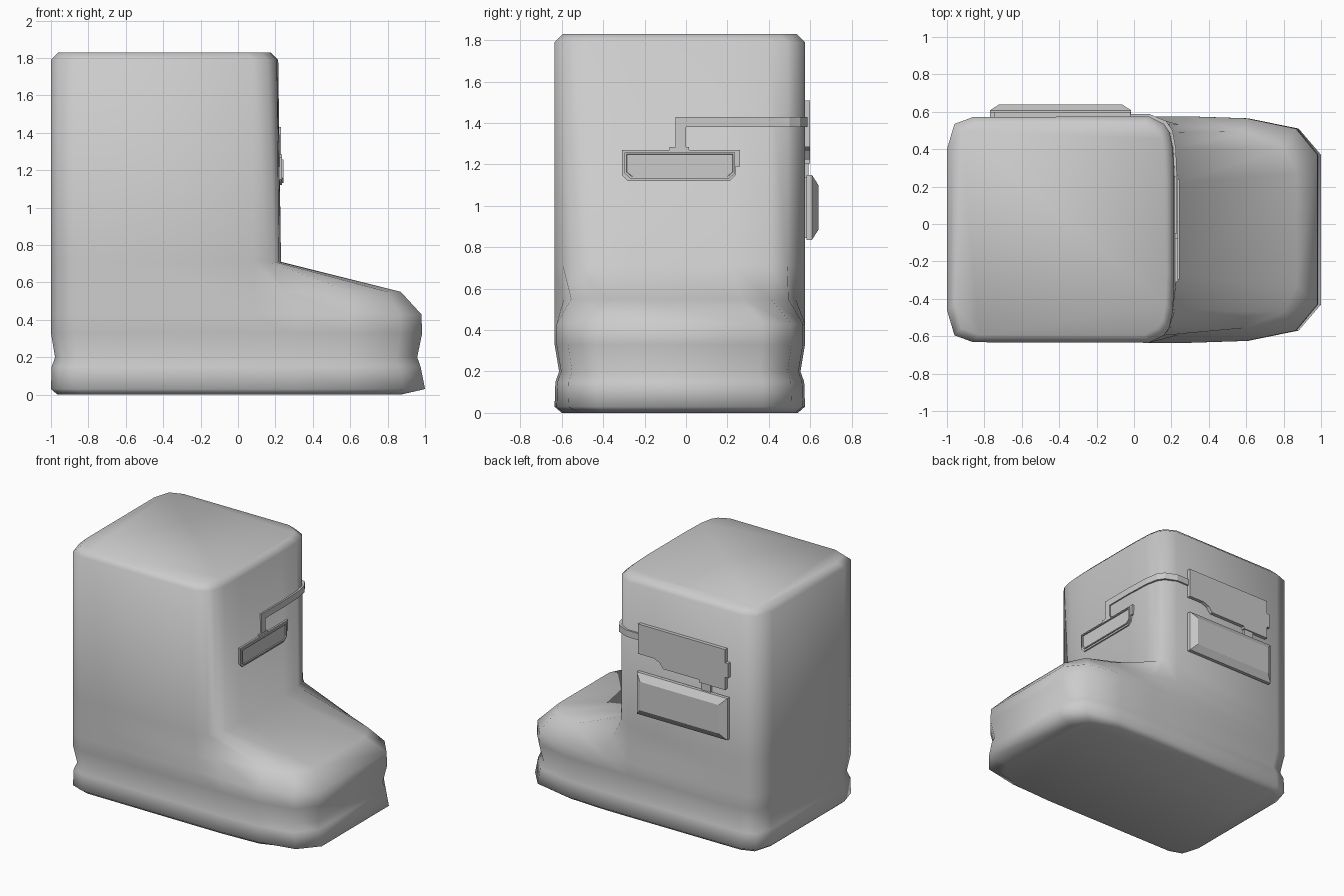
import bpy, bmesh

if "Cube" in bpy.data.objects:
    bpy.data.objects.remove(bpy.data.objects["Cube"])

CY = -0.03            # centre line of the boot in y
BACK = [(-1, 0.43), (-0.96, 0.565), (-0.86, 0.602)]
LEG = [(0.08, 0.605), (0.16, 0.565), (0.19, 0.52), (0.208, 0.43), (0.215, 0.25)]
INSTEP = [(0.08, 0.605), (0.25, 0.56), (0.6, 0.525), (0.8, 0.44), (0.87, 0.30)]
TOE = [(0.08, 0.605), (0.3, 0.605), (0.6, 0.595), (0.865, 0.54), (0.98, 0.40)]
SOLE_BASE = [(0.08, 0.605), (0.3, 0.605), (0.6, 0.59), (0.80, 0.51), (0.87, 0.38)]


def finish(name, bm, smooth=False):
    bmesh.ops.recalc_face_normals(bm, faces=bm.faces)
    me = bpy.data.meshes.new(name)
    bm.to_mesh(me)
    bm.free()
    ob = bpy.data.objects.new(name, me)
    bpy.context.collection.objects.link(ob)
    for p in me.polygons:
        p.use_smooth = smooth
    return ob


def skin(bm, rings, closed=True):
    """Bridge successive rings of points and cap both ends."""
    vs = [[bm.verts.new(p) for p in r] for r in rings]
    n = len(vs[0])
    for a, b in zip(vs, vs[1:]):
        for i in range(n):
            j = (i + 1) % n
            bm.faces.new((a[i], a[j], b[j], b[i]))
    bm.faces.new(vs[0][::-1])
    bm.faces.new(vs[-1])


def boot_ring(z, front, inset=0.0, shift=0.0):
    """Symmetric outline; inset pulls it inward, shift moves the front in x."""
    cx = (-1 + front[-1][0]) / 2
    hx = front[-1][0] - cx
    half = BACK + [(x + shift * i / 4, y) for i, (x, y) in enumerate(front)]
    half = [(cx + (x - cx) * (1 - inset / hx), y * (1 - inset / 0.605)) for x, y in half]
    pts = half + [(x, -y) for x, y in reversed(half)]
    return [(x, y + CY, z) for x, y in pts]


def plate(name, pts, axis, layers):
    """Flat outline raised along an axis; layers = (depth, inset u, inset v)."""
    us, vs = [p[0] for p in pts], [p[1] for p in pts]
    cu, cv = (min(us) + max(us)) / 2, (min(vs) + max(vs)) / 2
    hu, hv = max(us) - cu, max(vs) - cv
    rings = []
    for d, iu, iv in layers:
        q = [(cu + (u - cu) * (1 - iu / hu), cv + (v - cv) * (1 - iv / hv)) for u, v in pts]
        rings.append([(d, u, v) if axis == 'x' else (u, d, v) for u, v in q])
    bm = bmesh.new()
    skin(bm, rings)
    return finish(name, bm)


def rect(u0, u1, v0, v1):
    return [(u0, v0), (u1, v0), (u1, v1), (u0, v1)]


# Boot body: sole, groove, foot, instep and leg in one skin
bm = bmesh.new()
skin(bm, [
    boot_ring(0.0, SOLE_BASE, 0.035, 0.035),
    boot_ring(0.03, TOE, 0.0, 0.02),
    boot_ring(0.15, TOE, 0.004),
    boot_ring(0.20, TOE, 0.022),
    boot_ring(0.33, TOE, 0.0, 0.005),
    boot_ring(0.43, TOE),
    boot_ring(0.55, INSTEP),
    boot_ring(0.71, LEG, 0.0, 0.015),
    boot_ring(1.79, LEG),
    boot_ring(1.83, LEG, 0.04),
])
finish("boot_body", bm, smooth=True)

# Front panel: frame, raised inner plate with recess, top tab
plate("front_panel_frame",
      [(-0.31, 1.15), (-0.28, 1.12), (0.21, 1.12), (0.24, 1.15), (0.24, 1.19),
       (0.26, 1.19), (0.26, 1.27), (-0.31, 1.27)], 'x', [(0.20, 0, 0), (0.235, 0, 0)])
plate("front_panel_inner",
      [(-0.297, 1.158), (-0.27, 1.133), (0.21, 1.133), (0.237, 1.158),
       (0.237, 1.258), (-0.297, 1.258)], 'x',
      [(0.22, 0, 0), (0.243, 0, 0), (0.243, 0.01, 0.008), (0.236, 0.012, 0.01)])
plate("front_panel_tab", rect(-0.08, 0.015, 1.265, 1.285), 'x', [(0.20, 0, 0), (0.234, 0, 0)])
plate("front_strap_drop", rect(-0.05, 0, 1.28, 1.381), 'x', [(0.20, 0, 0), (0.231, 0, 0)])

# Strap wrapping round the front corner to the side plate
outer = [(0.231, -0.05), (0.231, 0.22), (0.224, 0.405), (0.206, 0.50),
         (0.172, 0.55), (0.085, 0.587), (-0.05, 0.587)]
bm = bmesh.new()
skin(bm, [[(x - dx * 0.03, y - dy * 0.03, z)
           for dx, dy, z in ((0, 0, 1.38), (0, 0, 1.43), (dx0, dy0, 1.43), (dx0, dy0, 1.38))]
          for (x, y), (dx0, dy0) in zip(outer, [(1, 0), (1, 0), (1, .2), (.8, .6),
                                               (.6, .8), (.2, 1), (0, 1)])])
finish("wrap_strap", bm)

# Side plate with its end tab and link to the box below
plate("side_plate",
      [(-0.02, 1.51), (-0.745, 1.51), (-0.745, 1.205), (-0.53, 1.205), (-0.53, 1.225),
       (-0.23, 1.225), (-0.20, 1.265), (-0.15, 1.285), (-0.02, 1.285)], 'y',
      [(0.55, 0, 0), (0.60, 0, 0)])
plate("side_plate_tab", rect(-0.77, -0.74, 1.30, 1.41), 'y', [(0.55, 0, 0), (0.598, 0, 0)])
plate("side_link", rect(-0.62, -0.54, 1.14, 1.21), 'y', [(0.55, 0, 0), (0.592, 0, 0)])

# Bevelled side box
plate("side_box", rect(-0.77, -0.015, 0.835, 1.15), 'y',
      [(0.55, 0.025, 0.01), (0.582, 0.025, 0.01), (0.582, 0, 0), (0.608, 0, 0), (0.64, 0.05, 0.05)])
